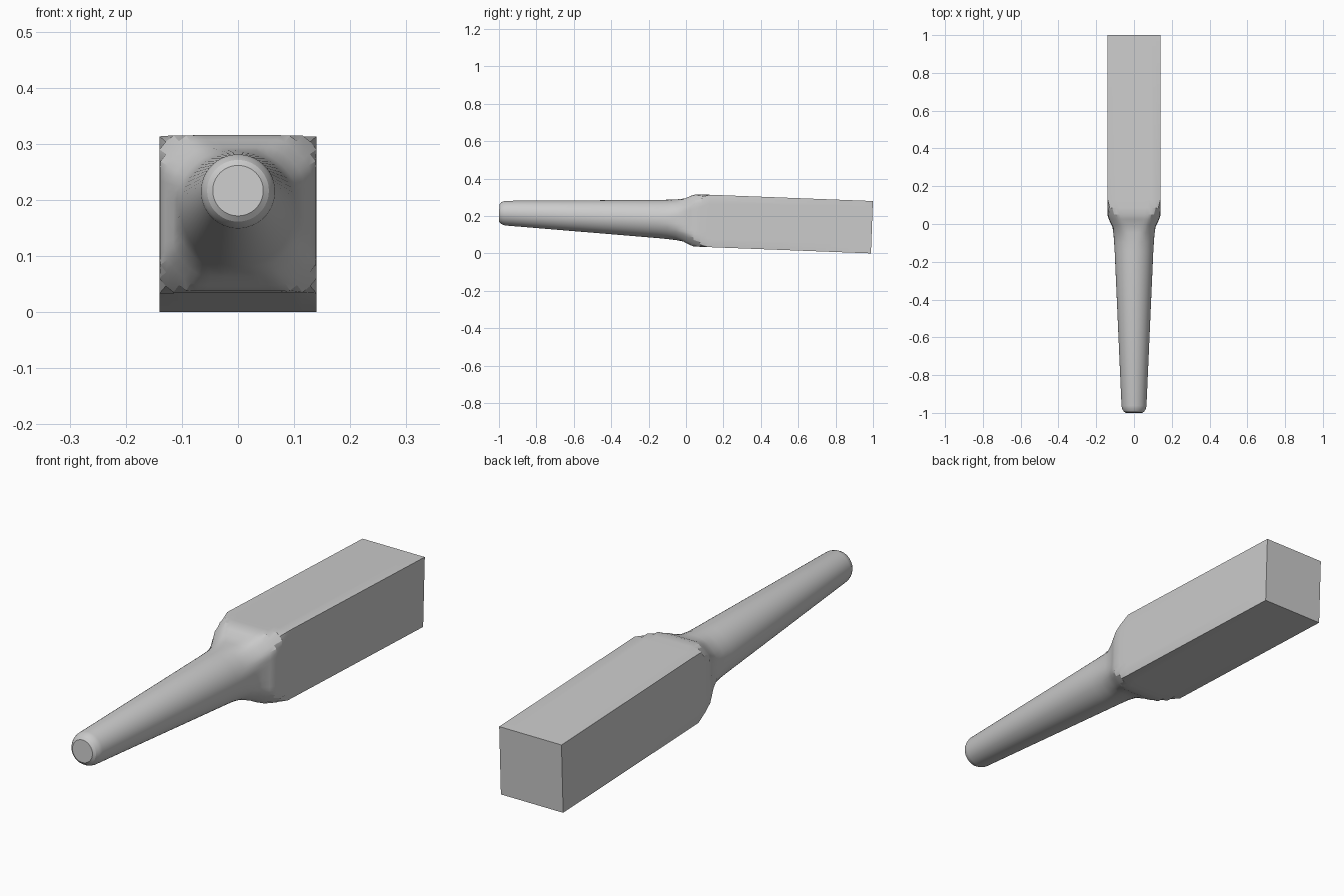
import bpy, bmesh, math
from mathutils import Matrix

if "Cube" in bpy.data.objects:
    bpy.data.objects.remove(bpy.data.objects["Cube"])

SEGMENTS = 64
TILT = math.radians(-2.2)

# stations along the length: (y, half width of square, corner radius limit)
# each section is a square trimmed by a circle, so equal values give a round
STATIONS = [
    (-1.000, 0.045, 0.045),
    (-0.992, 0.055, 0.055),
    (-0.980, 0.062, 0.062),
    (-0.965, 0.066, 0.066),
    (-0.150, 0.102, 0.102),
    (-0.100, 0.105, 0.105),
    (-0.050, 0.109, 0.113),
    (-0.010, 0.115, 0.132),
    (0.020, 0.130, 0.151),
    (0.045, 0.139, 0.166),
    (0.080, 0.140, 0.182),
    (0.125, 0.140, 0.1981),
    (0.9953, 0.140, 0.1981),
]


def ring(bm, y, half, limit):
    verts = []
    for i in range(SEGMENTS):
        a = 2 * math.pi * i / SEGMENTS
        c, s = math.cos(a), math.sin(a)
        r = min(half / max(abs(c), abs(s)), limit)
        verts.append(bm.verts.new((r * c, y, r * s)))
    return verts


# loft the round handle, the flared shoulder and the square blank
bm = bmesh.new()
rings = [ring(bm, *st) for st in STATIONS]
for a, b in zip(rings, rings[1:]):
    for i in range(SEGMENTS):
        j = (i + 1) % SEGMENTS
        bm.faces.new((a[i], a[j], b[j], b[i]))
bm.faces.new(rings[0])
bm.faces.new(rings[-1])
bmesh.ops.recalc_face_normals(bm, faces=bm.faces)

# lean the piece so the square end rests on the ground
bm.transform(Matrix.Translation((0, 0, 0.178)) @ Matrix.Rotation(TILT, 4, 'X'))
low = min(v.co.z for v in bm.verts)
bmesh.ops.translate(bm, verts=bm.verts, vec=(0, 0, -low))

mesh = bpy.data.meshes.new("tapered_handle_block")
bm.to_mesh(mesh)
bm.free()
obj = bpy.data.objects.new("tapered_handle_block", mesh)
bpy.context.collection.objects.link(obj)
bpy.context.view_layer.objects.active = obj
obj.select_set(True)
bpy.ops.object.shade_smooth_by_angle(angle=math.radians(20))
